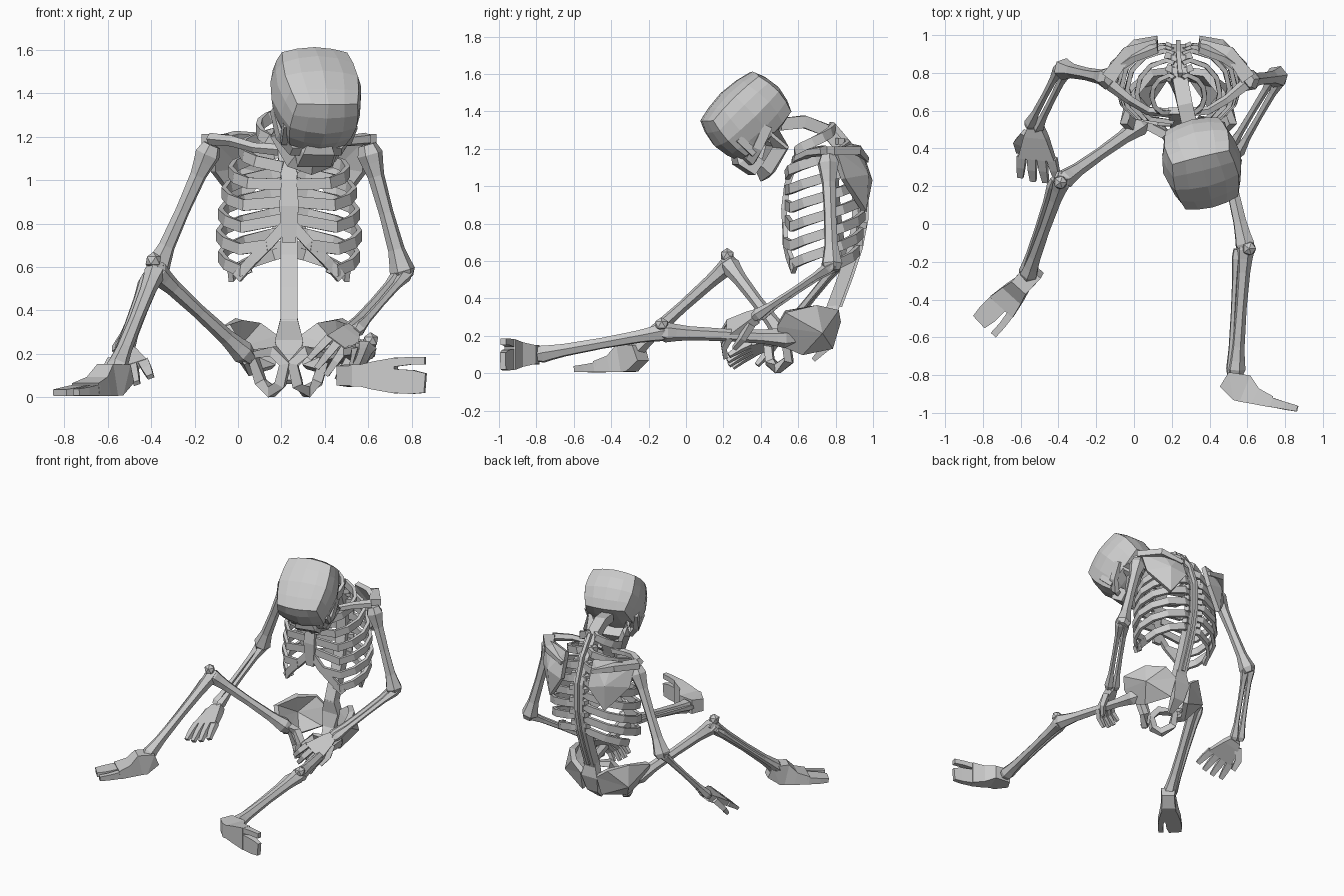
import bpy, bmesh
from math import sin, cos, pi, radians, sqrt
from mathutils import Vector as V, Matrix

if "Cube" in bpy.data.objects:
    bpy.data.objects.remove(bpy.data.objects["Cube"])

CX = 0.235  # body midline


def make(name, bm, mat=None):
    bmesh.ops.recalc_face_normals(bm, faces=bm.faces)
    if mat:
        bm.transform(mat)
    me = bpy.data.meshes.new(name)
    bm.to_mesh(me)
    bm.free()
    ob = bpy.data.objects.new(name, me)
    bpy.context.collection.objects.link(ob)
    return ob


def sweep(name, pts, sizes, n=4, hint=(0, 0, 1), mat=None, closed=False):
    """Faceted tube through pts; each size is (half width, half height)."""
    pts = [V(p) for p in pts]
    if isinstance(sizes, tuple):
        sizes = [sizes] * len(pts)
    k = len(pts)
    bm = bmesh.new()
    rings = []
    for i, p in enumerate(pts):
        a = pts[i - 1] if i or closed else p
        b = pts[(i + 1) % k] if i < k - 1 or closed else p
        t = (b - a).normalized()
        s = t.cross(V(hint)).normalized()
        u = s.cross(t)
        f = sqrt(2) if n == 4 else 1
        w, h = sizes[i]
        rings.append([bm.verts.new(p + s * (w * f * cos(2 * pi * (j + .5) / n))
                                   + u * (h * f * sin(2 * pi * (j + .5) / n))) for j in range(n)])
    for i in range(k if closed else k - 1):
        r, q = rings[i], rings[(i + 1) % k]
        for j in range(n):
            bm.faces.new((r[j], r[(j + 1) % n], q[(j + 1) % n], q[j]))
    if not closed:
        bm.faces.new(rings[0])
        bm.faces.new(rings[-1])
    return make(name, bm, mat)


def long_bone(name, a, b, r, head=1.7, n=6):
    """Shaft that flares into a knob at each end."""
    a, b = V(a), V(b)
    prof = [(-.06, .7 * head), (.02, head), (.09, head * .85), (.2, 1), (.5, .87),
            (.8, 1), (.91, head * .85), (.98, head), (1.04, .7 * head)]
    sweep(name, [a.lerp(b, t) for t, _ in prof], [(r * s, r * s) for _, s in prof],
          n, hint=(.3, .9, .2))


def plate(name, outline, centre, thick):
    bm = bmesh.new()
    vs = [bm.verts.new(p) for p in outline]
    c = bm.verts.new(centre)
    for i in range(len(vs)):
        bm.faces.new((vs[i - 1], vs[i], c))
    ob = make(name, bm)
    m = ob.modifiers.new("thickness", 'SOLIDIFY')
    m.thickness = thick
    m.offset = 0


def frame(o, fwd, up, wide=1):
    y = V(fwd).normalized()
    x = y.cross(V(up)).normalized()
    z = x.cross(y)
    m = Matrix((x * wide, y, z)).transposed().to_4x4()
    m.translation = V(o)
    return m


def side(s, pts):
    return [(CX + s * x, y, z) for x, y, z in pts]


# Spine with a ridge of processes behind it, tapering into the sacrum
path = [(.3, .5, 1.33), (.27, .63, 1.345), (.245, .75, 1.3), (CX, .86, 1.17), (CX, .92, 1.0),
        (CX, .92, .8), (CX, .89, .65), (CX, .84, .5), (CX, .78, .34)]
sweep("spine", path, (.033, .04), hint=(1, 0, 0))
sweep("spine_ridge", [(x, y + .035, z + .02) for x, y, z in path[2:]], (.02, .012), hint=(1, 0, 0))
sweep("sacrum", [(CX, .78, .36), (CX, .79, .26), (CX, .76, .15), (CX, .68, .07)],
      [(.03, .04), (.03, .065), (.025, .045), (.012, .015)], hint=(1, 0, 0))
for i in range(7):
    z = 1.24 - i * .09
    j = max(k for k in range(2, 8) if path[k][2] >= z)
    p = V(path[j]).lerp(V(path[j + 1]), (path[j][2] - z) / (path[j][2] - path[j + 1][2]))
    sweep("vertebra_wings", [p + V((-.07, .03, 0)), p, p + V((.07, .03, 0))], (.018, .018))

# Sternum
sweep("sternum", [(CX, .6, 1.18), (CX, .57, 1.1), (CX, .54, 1.0), (CX, .525, .88), (CX, .53, .71)],
      [(.018, .055), (.018, .05), (.016, .035), (.016, .045), (.012, .03)], hint=(1, 0, 0))

# Ribs
width = [.14, .22, .27, .3, .315, .325, .315, .27]
back = [.77, .85, .9, .92, .93, .93, .92, .9]
for s in (-1, 1):
    for i in range(8):
        zb = 1.32 - .093 * i
        yf = .59 if i == 0 else .54
        cy, ry = (back[i] + yf) / 2, (back[i] - yf) / 2 + .02
        drop = .13 + .008 * i
        angs = (80, 55, 28, 0, -28, -52) if i < 7 else (80, 55, 28, 5)
        pts = [(.02, back[i], zb)]
        for a in angs:
            c = radians(a)
            pts.append((width[i] * cos(c) ** .75, cy + ry * sin(c), zb - drop * (90 - a) / 140))
        if i < 5:
            pts.append((.03, yf, 1.14 - .08 * i))
        elif i < 7:
            pts.append(((.1, .53, .7), (.18, .56, .6))[i - 5])
        sweep("rib", side(s, pts), (.012, .026))
    sweep("costal_arch", side(s, [(.02, .53, .79), (.09, .53, .71), (.17, .55, .63), (.24, .58, .55)]),
          (.012, .024))

    # Shoulder girdle
    sweep("clavicle", side(s, [(.04, .59, 1.14), (.16, .6, 1.15), (.26, .66, 1.18), (.36, .74, 1.19)]),
          [(.028, .03), (.024, .024), (.026, .026), (.035, .03)], 5)
    plate("shoulder_blade", side(s, [(.11, .92, 1.21), (.24, .87, 1.22), (.36, .79, 1.19),
                                     (.35, .84, 1.04), (.22, .95, .87), (.11, .98, 1.03)]),
          (CX + s * .23, .96, 1.06), .035)
    sweep("shoulder_blade_spine", side(s, [(.12, .96, 1.14), (.27, .91, 1.19), (.37, .77, 1.19)]),
          [(.018, .015), (.03, .022), (.04, .022)])

    # Pelvis half: flared wing and lower ring
    plate("pelvis_wing", side(s, [(.06, .81, .28), (.14, .8, .34), (.23, .69, .36), (.29, .53, .33),
                                  (.25, .49, .26), (.19, .5, .16), (.17, .62, .11), (.07, .77, .14)]),
          (CX + s * .25, .72, .22), .04)
    sweep("pelvis_ring", side(s, [(.17, .53, .2), (.07, .47, .21), (.018, .44, .15), (.04, .45, .06),
                                  (.08, .49, .025), (.13, .55, .07)]), (.024, .022), hint=(.2, 1, .1),
          closed=True)

# Skull, bowed forward and turned
u, f = V((.17, -.67, .72)), V((.17, -.7, -.69))
head = frame((.36, .32, 1.375), -f, u)
bm = bmesh.new()
bmesh.ops.create_cube(bm, size=2)
bmesh.ops.subdivide_edges(bm, edges=bm.edges, cuts=3, use_grid_fill=True)
for v in bm.verts:
    p = v.co.lerp(v.co.normalized(), .64)
    taper = 1 - .1 * max(0, -p.y) - .1 * max(0, -p.z)
    v.co = V((p.x * .212 * taper, p.y * .235, p.z * .18))
make("cranium", bm, head)
sweep("upper_jaw", [(0, -.14, -.08), (0, -.17, -.15), (0, -.15, -.24)],
      [(.03, .04), (.05, .075), (.045, .08)], hint=(1, 0, 0), mat=head)
sweep("jaw", [(-.14, .03, -.11), (-.135, .0, -.23), (-.08, -.12, -.275), (0, -.15, -.285),
              (.08, -.12, -.275), (.135, .0, -.23), (.14, .03, -.11)],
      [(.018, .03), (.02, .04), (.024, .035), (.024, .035), (.024, .035), (.02, .04), (.018, .03)],
      hint=(0, .35, 1), mat=head)
for s in (-1, 1):
    sweep("cheekbone", [(s * .175, .02, -.09), (s * .16, -.1, -.14), (s * .11, -.16, -.17), (s * .04, -.17, -.16)],
          (.018, .025), mat=head)
    sweep("brow_side", [(s * .155, -.14, -.03), (s * .145, -.13, -.15)], (.02, .02), hint=(1, 0, 0), mat=head)


# Limbs
def arm(side_name, shoulder, elbow, wrist):
    long_bone(side_name + "_upper_arm", shoulder, elbow, .039, 1.55)
    e, w = V(elbow), V(wrist)
    o = (w - e).cross(V((.2, .3, 1))).normalized() * .02
    long_bone(side_name + "_forearm_inner", e + o, w + o * 1.2, .021, 1.6, 5)
    long_bone(side_name + "_forearm_outer", e - o, w - o * 1.2, .021, 1.6, 5)


def leg(side_name, hip, knee, ankle, cap):
    long_bone(side_name + "_thigh", hip, knee, .038, 1.45)
    k, a = V(knee), V(ankle)
    o = (a - k).cross(V((0, .3, 1))).normalized()
    long_bone(side_name + "_shin", k, a, .036, 1.4)
    long_bone(side_name + "_shin_outer", k.lerp(a, .08) + o * .045, a + o * .03, .017, 1.5, 5)
    bm = bmesh.new()
    bmesh.ops.create_icosphere(bm, subdivisions=1, radius=.04)
    make(side_name + "_kneecap", bm, Matrix.Translation(k + V(cap)))


def foot(name, mat, s):
    """Foot along local +y, sole at z = 0, big toe on side s."""
    prof = [(-.07, .045, .08), (-.045, .052, .15), (.03, .05, .15), (.09, .065, .09), (.18, .082, .06)]
    sweep(name, [(0, y, h / 2) for y, w, h in prof], [(w, h / 2) for y, w, h in prof], hint=(0, 0, 1), mat=mat)
    sweep(name + "_toes", [(-s * .025, .17, .028), (-s * .03, .26, .02), (-s * .035, .32, .016)],
          [(.055, .026), (.055, .02), (.045, .015)], mat=mat)
    sweep(name + "_big_toe", [(s * .06, .17, .028), (s * .068, .25, .022), (s * .068, .32, .018)],
          [(.02, .026), (.018, .02), (.018, .016)], mat=mat)


def hand(name, mat, s, curl):
    """Hand along local +y, thumb on side s, fingers curling to -z."""
    sweep(name, [(0, -.01, 0), (0, .04, 0), (0, .17, 0)], [(.032, .026), (.048, .026), (.078, .018)], mat=mat)
    for i in range(4):
        x = (i - 1.5) * .043
        ln = .08 - .008 * abs(i - 1.5)
        pts, a, p = [(x, .16, 0)], 0, V((x, .16, 0))
        for k in range(2):
            a += curl
            p = p + V((x * .12, ln * cos(a), -ln * sin(a)))
            pts.append(p.copy())
        sweep(name + "_finger", pts, [(.019, .017), (.017, .015), (.012, .011)], hint=(.01, .3, 1), mat=mat)
    sweep(name + "_thumb", [(s * .04, .03, 0), (s * .085, .1, -.03), (s * .09, .17, -.06)],
          [(.022, .02), (.019, .016), (.012, .011)], mat=mat)


arm("right_arm", (-.135, .77, 1.13), (-.375, .82, .59), (-.53, .52, .22))
arm("left_arm", (.605, .76, 1.13), (.76, .78, .57), (.53, .39, .31))
hand("right_hand", frame((-.52, .5, .2), (.04, -.9, -.4), (-.3, -.3, .85), 1.3), 1, .1)
hand("left_hand", frame((.52, .37, .3), (-.3, -.8, -.4), (.45, -.4, .6)), -1, .55)

leg("right_leg", (.03, .52, .2), (-.38, .23, .58), (-.56, -.27, .13), (-.01, -.01, .05))
leg("left_leg", (.44, .54, .19), (.59, -.12, .22), (.54, -.78, .1), (.02, -.01, .04))
foot("right_foot", frame((-.58, -.305, .005), (-.67, -.74, 0), (0, 0, 1)), -1)
foot("left_foot", frame((.545, -.94, .1), (.985, -.17, 0), (.17, .985, 0)), 1)
